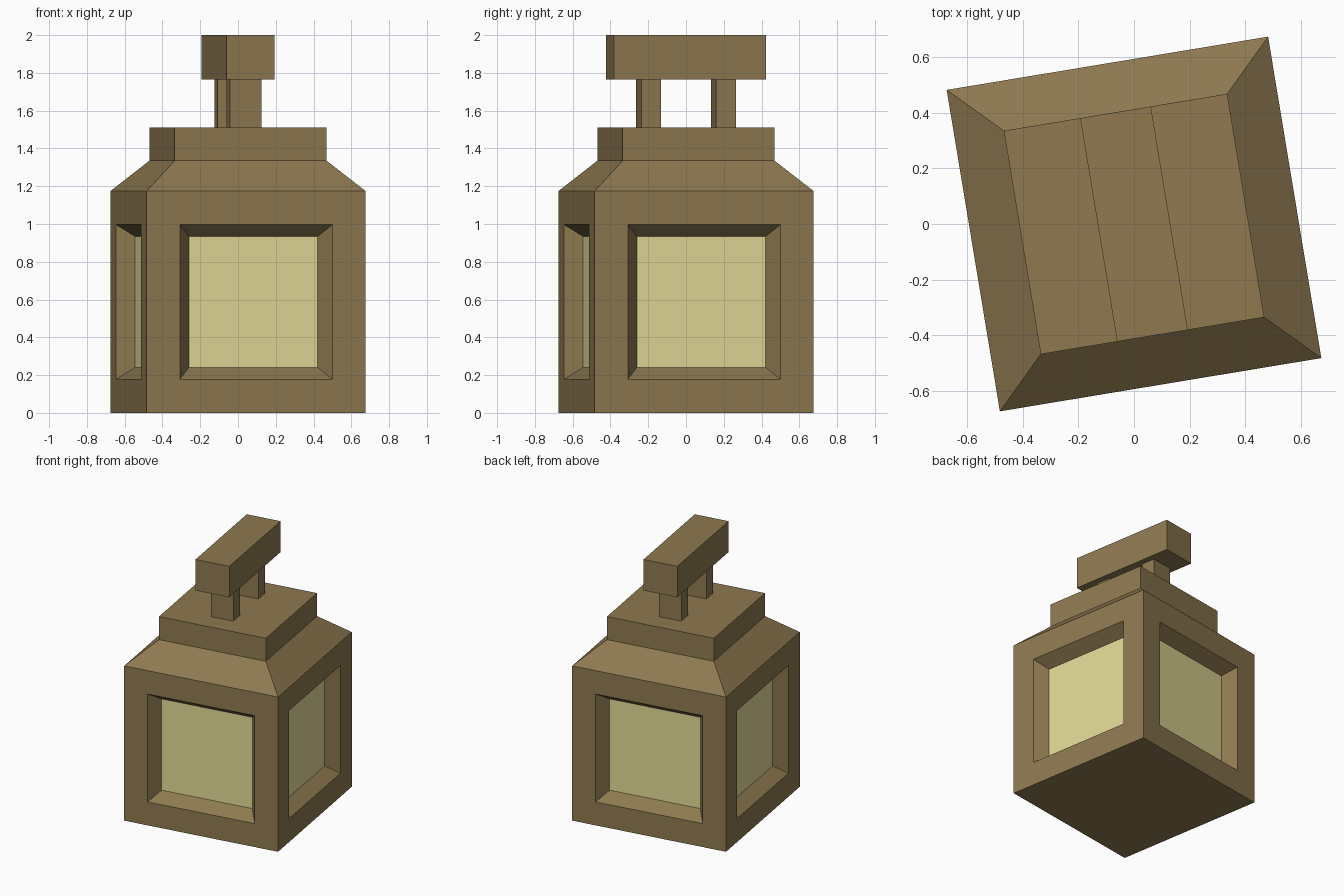
import bpy, bmesh, math
from mathutils import Matrix

if "Cube" in bpy.data.objects:
    bpy.data.objects.remove(bpy.data.objects["Cube"])

TURN = Matrix.Rotation(math.radians(9.4), 4, 'Z')


def material(name, rgb):
    lin = [((c / 255 + 0.055) / 1.055) ** 2.4 for c in rgb]
    m = bpy.data.materials.new(name)
    m.diffuse_color = (*lin, 1)
    m.use_nodes = True
    m.node_tree.nodes["Principled BSDF"].inputs["Base Color"].default_value = m.diffuse_color
    return m


brown = material("bronze_brown", (142, 121, 80))
glow = material("pale_yellow_glass", (226, 217, 151))


def box_bmesh(hx, hy, z0, z1, x=0, y=0):
    bm = bmesh.new()
    bmesh.ops.create_cube(bm, size=1)
    bm.transform(Matrix.Translation((x, y, (z0 + z1) / 2))
                 @ Matrix.Diagonal((2 * hx, 2 * hy, z1 - z0, 1)))
    return bm


def finish(bm, name, mats):
    bm.transform(TURN)
    bm.normal_update()
    me = bpy.data.meshes.new(name)
    bm.to_mesh(me)
    bm.free()
    for m in mats:
        me.materials.append(m)
    ob = bpy.data.objects.new(name, me)
    bpy.context.collection.objects.link(ob)
    return ob


# Lantern body: box with four recessed windows, sloped shoulder and cap
H, TOP = 0.587, 0.408
bm = box_bmesh(H, H, 0, 1.175)
bm.normal_update()
sides = [f for f in bm.faces if abs(f.normal.z) < 0.5]
roof = max(bm.faces, key=lambda f: f.normal.z)
for width, depth in ((0.178, 0), (0.063, -0.092)):
    bmesh.ops.inset_individual(bm, faces=sides, thickness=width, depth=depth,
                               use_even_offset=True)
    bm.normal_update()
for f in sides:
    f.material_index = 1
for z, s in ((1.335, TOP / H), (1.51, 1.0)):
    roof = bmesh.ops.extrude_discrete_faces(bm, faces=[roof])["faces"][0]
    for v in roof.verts:
        v.co.x *= s
        v.co.y *= s
        v.co.z = z
finish(bm, "lantern_body", [brown, glow])

# Handle: two posts and a crossbar
for name, y in (("front_handle_post", -0.2), ("back_handle_post", 0.2)):
    finish(box_bmesh(0.085, 0.053, 1.51, 1.765, y=y), name, [brown])
finish(box_bmesh(0.129, TOP, 1.765, 2.0), "handle_bar", [brown])
